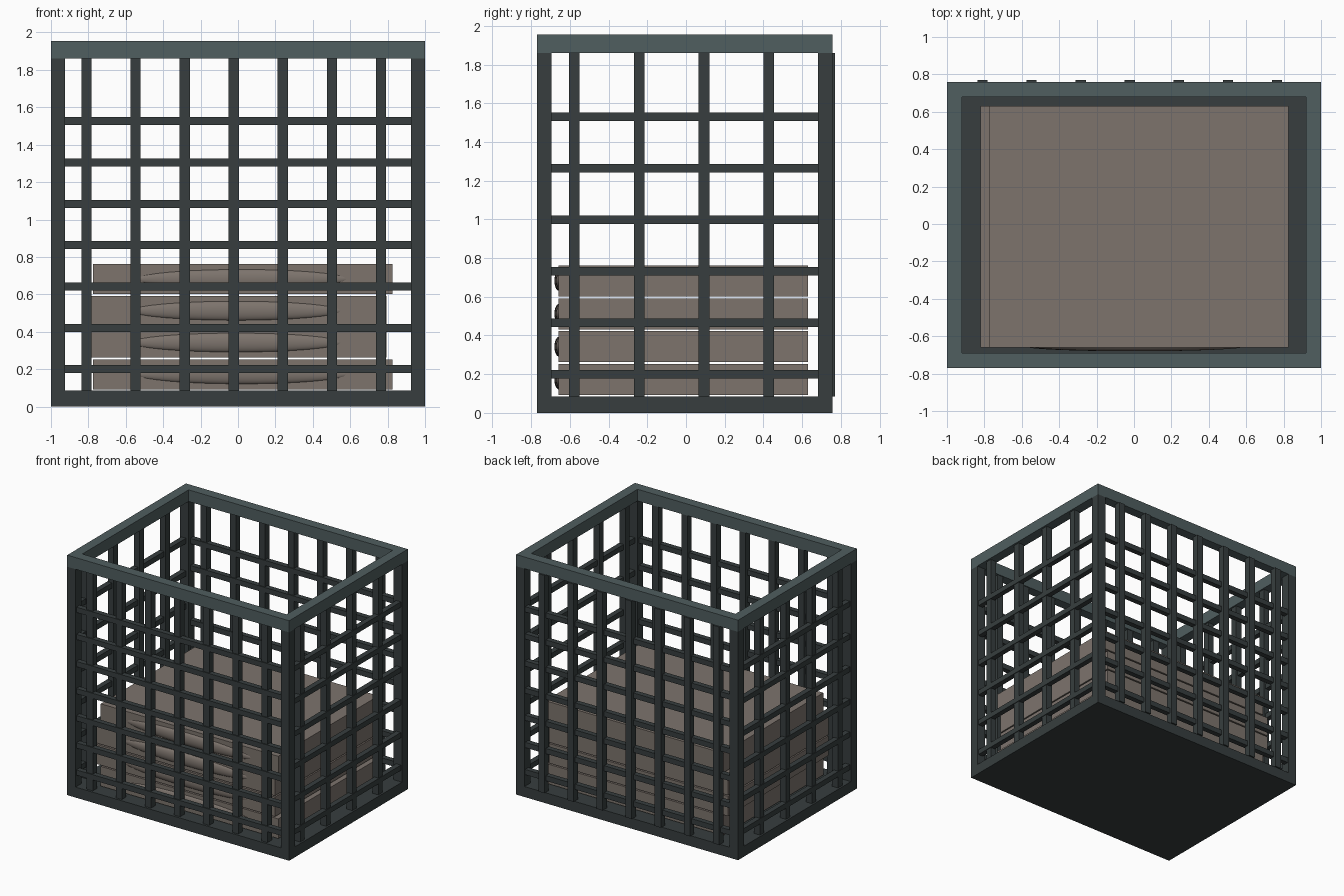
import bpy

if "Cube" in bpy.data.objects:
    bpy.data.objects.remove(bpy.data.objects["Cube"], do_unlink=True)


def make_material(name, colour):
    mat = bpy.data.materials.new(name)
    mat.use_nodes = True
    mat.diffuse_color = (*colour, 1)
    mat.node_tree.nodes["Principled BSDF"].inputs["Base Color"].default_value = (*colour, 1)
    return mat


DARK = make_material("dark steel", (0.038, 0.048, 0.049))
RIM = make_material("grey steel", (0.080, 0.112, 0.116))
CLOTH = make_material("taupe cloth", (0.205, 0.174, 0.152))


def box(name, low, high, mat):
    """Box spanning two opposite corners."""
    bpy.ops.mesh.primitive_cube_add(size=1)
    obj = bpy.context.object
    obj.name = name
    for v in obj.data.vertices:
        v.co = [h if c > 0 else l for c, l, h in zip(v.co, low, high)]
    obj.data.materials.append(mat)
    return obj


FRONT, BACK = -0.77, 0.758
FLOOR, RIM_LOW, TOP = 0.085, 1.86, 1.955
POST = 0.075

# Floor slab
box("floor", (-1, FRONT, 0), (1, BACK, FLOOR), DARK)

# Corner posts
for side, x in (("right", -1), ("left", 1 - POST)):
    for end, y in (("front", FRONT), ("back", BACK - POST)):
        box(f"{end}_{side}_post", (x, y, FLOOR), (x + POST, y + POST, RIM_LOW), DARK)

# Top rim
W = 0.08
box("front_rim", (-1, FRONT, RIM_LOW), (1, FRONT + W, TOP), RIM)
box("back_rim", (-1, BACK - W, RIM_LOW), (1, BACK, TOP), RIM)
for side, x in (("right", -1), ("left", 1 - W)):
    box(f"{side}_rim", (x, FRONT + W, RIM_LOW), (x + W, BACK - W, TOP), RIM)

# Front and back grilles
BAR, RAIL = 0.055, 0.043
for end, bar_y, rail_y in (("front", -0.752, -0.76), ("back", 0.715, 0.707)):
    for i in range(7):
        x = -0.81 + i * 0.2625
        box(f"{end}_bar", (x - BAR / 2, bar_y, FLOOR), (x + BAR / 2, bar_y + BAR, RIM_LOW), DARK)
        z = 0.2 + i * 0.221
        box(f"{end}_rail", (POST - 1, rail_y, z - RAIL / 2), (1 - POST, rail_y + RAIL, z + RAIL / 2), DARK)

# Side grilles
for side, s in (("right", -1), ("left", 1)):
    bar_x = sorted((s * 0.932, s * 0.985))
    rail_x = sorted((s * 0.947, s * 0.99))
    for i in range(4):
        y = -0.577 + i * 0.335
        box(f"{side}_bar", (bar_x[0], y - BAR / 2, FLOOR), (bar_x[1], y + BAR / 2, RIM_LOW), DARK)
    for i in range(6):
        z = 0.2 + i * 0.266
        box(f"{side}_rail", (rail_x[0], FRONT + POST, z - RAIL / 2),
            (rail_x[1], BACK - POST, z + RAIL / 2), DARK)

# Stacked bales with a soft bulge on the front
for i in range(4):
    z = 0.092 + i * 0.17
    inner = i in (1, 2)
    low_x, high_x = (-0.82, 0.795) if inner else (-0.775, 0.825)
    box("bale", (low_x, -0.66, z), (high_x, 0.63, z + 0.16), CLOTH)
    bpy.ops.mesh.primitive_uv_sphere_add(segments=32, ring_count=16, radius=1,
                                         location=(-0.01 if inner else 0.02, -0.655, z + 0.08))
    bulge = bpy.context.object
    bulge.name = "bale_bulge"
    bulge.scale = (0.57, 0.025, 0.052)
    bulge.data.materials.append(CLOTH)
    bpy.ops.object.shade_smooth()
